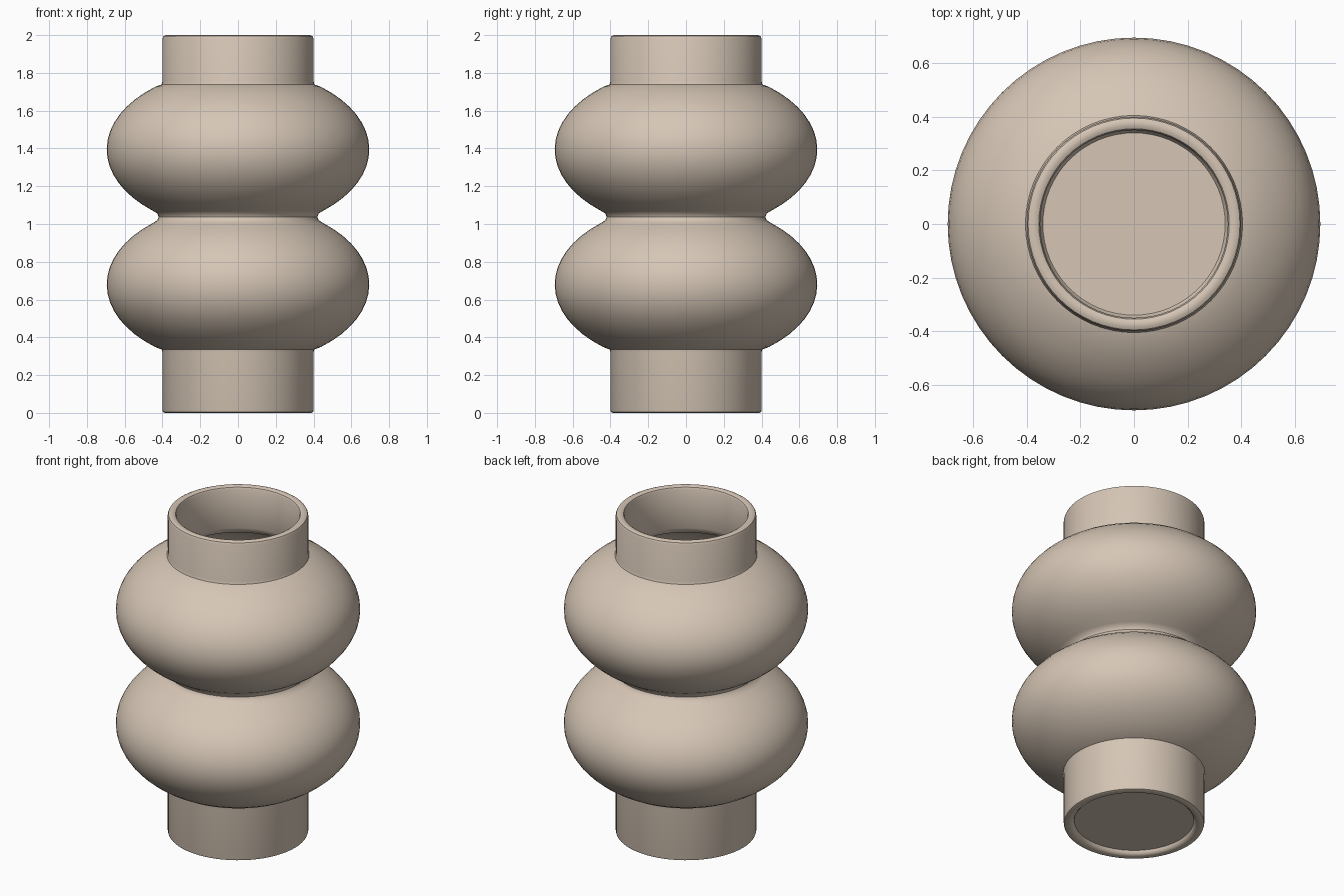
import bpy, math

if "Cube" in bpy.data.objects:
    bpy.data.objects.remove(bpy.data.objects["Cube"])

SEGMENTS = 64
clay = bpy.data.materials.new("beige clay")
clay.diffuse_color = (0.67, 0.565, 0.465, 1)
clay.use_nodes = True
clay.node_tree.nodes["Principled BSDF"].inputs["Base Color"].default_value = clay.diffuse_color


def bulge(centre, a, b, z_from, z_to, steps=16):
    """Profile points along an ellipse between two heights."""
    t0 = math.asin((z_from - centre) / b)
    t1 = math.asin((z_to - centre) / b)
    ts = [t0 + (t1 - t0) * i / steps for i in range(steps + 1)]
    return [(a * math.cos(t), centre + b * math.sin(t)) for t in ts]


def lathe(name, profile):
    """Spin a profile around z; the end points close on the axis."""
    verts, faces, n = [], [], SEGMENTS
    for r, z in profile[1:-1]:
        for i in range(n):
            w = 2 * math.pi * i / n
            verts.append((r * math.cos(w), r * math.sin(w), z))
    rings = len(profile) - 2
    for k in range(rings - 1):
        for i in range(n):
            j = (i + 1) % n
            faces.append((k * n + i, k * n + j, (k + 1) * n + j, (k + 1) * n + i))
    first, last = len(verts), len(verts) + 1
    verts += [(0, 0, profile[0][1]), (0, 0, profile[-1][1])]
    top = (rings - 1) * n
    for i in range(n):
        j = (i + 1) % n
        faces.append((first, j, i))
        faces.append((last, top + i, top + j))
    mesh = bpy.data.meshes.new(name)
    mesh.from_pydata(verts, [], faces)
    mesh.materials.append(clay)
    obj = bpy.data.objects.new(name, mesh)
    bpy.context.collection.objects.link(obj)
    bpy.context.view_layer.objects.active = obj
    obj.select_set(True)
    bpy.ops.object.shade_smooth_by_angle(angle=math.radians(40))
    return obj


# Recessed underside and foot
profile = [(0, 0.025), (0.34, 0.025), (0.345, 0.012), (0.355, 0.003), (0.365, 0),
           (0.388, 0), (0.397, 0.004), (0.40, 0.014), (0.40, 0.32), (0.403, 0.335)]
# Outer wall: lower bulge, waist, upper bulge
profile += bulge(0.68, 0.695, 0.427, 0.35, 1.005)
profile += [(0.427, 1.02), (0.42, 1.038), (0.427, 1.056)]
profile += bulge(1.395, 0.695, 0.427, 1.07, 1.727)
# Neck and rounded rim
profile += [(0.405, 1.738), (0.40, 1.755), (0.40, 1.982), (0.395, 1.994), (0.383, 2.0),
            (0.367, 2.0), (0.355, 1.994), (0.35, 1.982), (0.35, 1.74)]
# Inner wall, back down to the floor
profile += bulge(1.395, 0.645, 0.377, 1.705, 1.085)
profile += [(0.368, 1.038)]
profile += bulge(0.68, 0.645, 0.377, 0.99, 0.37)
profile += [(0.35, 0.33), (0.35, 0.07), (0.34, 0.055), (0, 0.055)]

lathe("vase", profile)
